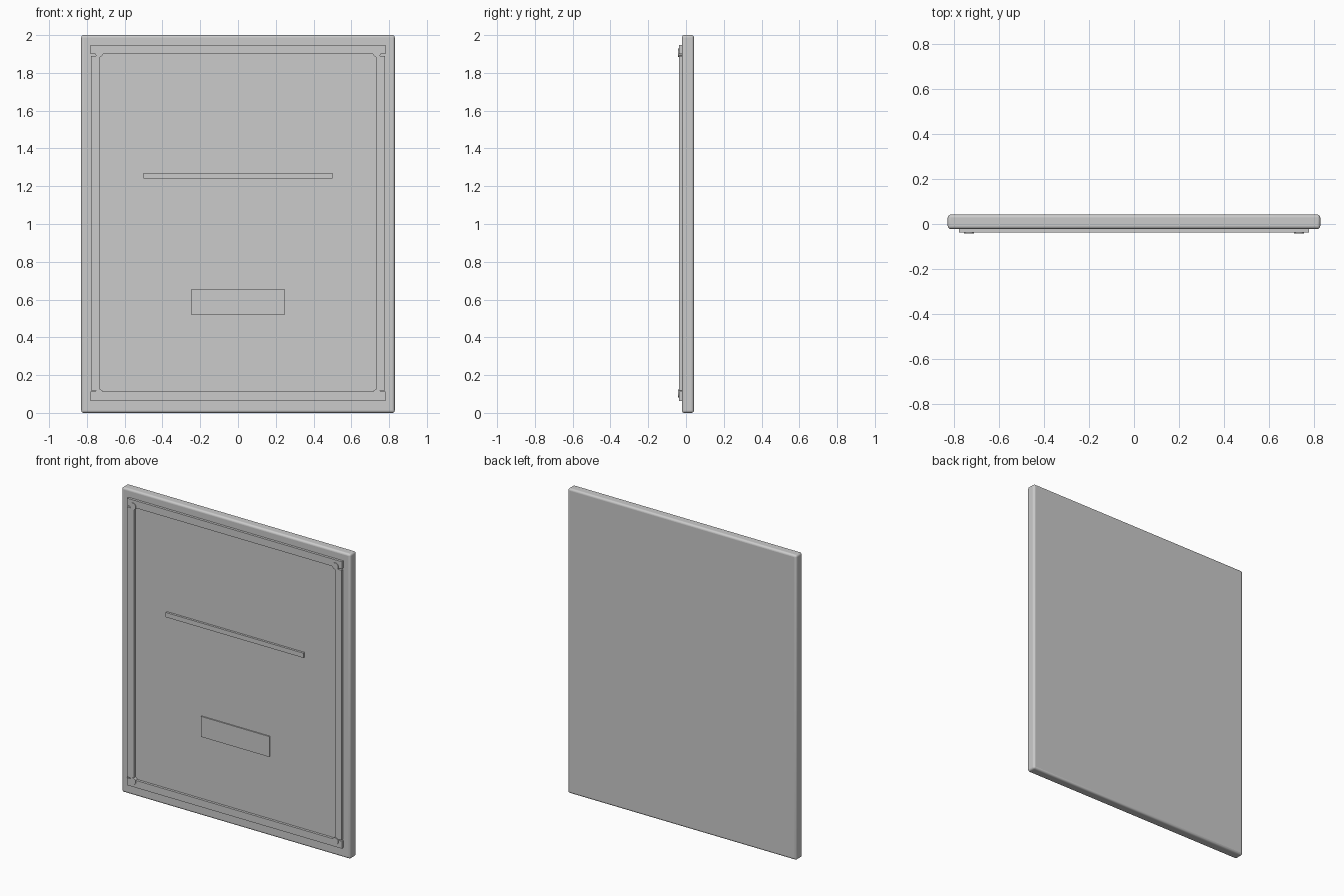
import bpy, math

if "Cube" in bpy.data.objects:
    bpy.data.objects.remove(bpy.data.objects["Cube"])

FRONT = -0.022  # front face of the slab


def box(name, x, y, z, bevel=0.0, segments=3):
    """Box from (min, max) ranges, with optional rounded edges."""
    bpy.ops.mesh.primitive_cube_add(
        size=1, location=[(r[0] + r[1]) / 2 for r in (x, y, z)])
    ob = bpy.context.object
    ob.name = name
    ob.scale = [r[1] - r[0] for r in (x, y, z)]
    bpy.ops.object.transform_apply(location=False, rotation=False, scale=True)
    if bevel:
        mod = ob.modifiers.new("rounded_edges", 'BEVEL')
        mod.width = bevel
        mod.segments = segments
        bpy.ops.object.shade_smooth_by_angle(angle=math.radians(40))
    return ob


# Main slab with rounded edges
box("panel", (-0.83, 0.83), (FRONT, 0.042), (0, 2), 0.013, 4)

# Raised border: full-width top and bottom rails, side rails between them
rail_y = (-0.038, FRONT + 0.001)
box("top_rail", (-0.78, 0.78), rail_y, (1.899, 1.947))
box("bottom_rail", (-0.78, 0.78), rail_y, (0.064, 0.112))
for side, label in ((-1, "left"), (1, "right")):
    xs = sorted((side * 0.73, side * 0.778))
    box(label + "_rail", xs, rail_y, (0.118, 1.89))
    # Round studs at the border corners
    for z, level in ((0.103, "bottom"), (1.906, "top")):
        bpy.ops.mesh.primitive_cylinder_add(
            vertices=32, radius=0.022, depth=0.021,
            location=(side * 0.735, -0.0315, z), rotation=(math.pi / 2, 0, 0))
        bpy.context.object.name = f"{level}_{label}_stud"
        bpy.ops.object.shade_smooth_by_angle(angle=math.radians(40))

# Thin horizontal bar and lower plate
box("middle_bar", (-0.5, 0.5), (-0.036, FRONT + 0.001), (1.24, 1.271))
box("lower_plate", (-0.248, 0.248), (-0.030, FRONT + 0.001), (0.52, 0.654))
